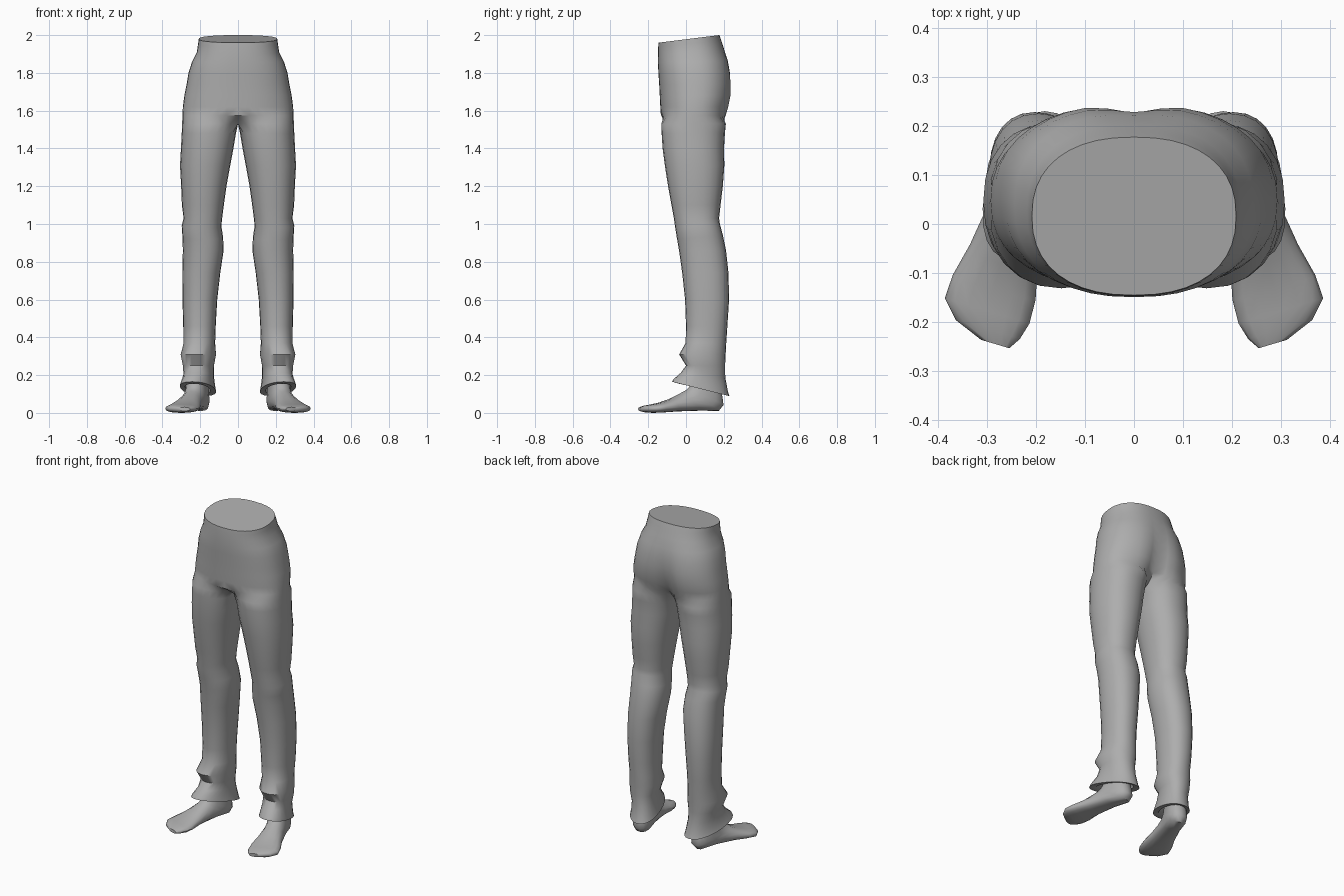
import bpy, bmesh, math
from mathutils import Vector

grey = bpy.data.materials.new("grey cloth")
grey.diffuse_color = (0.42, 0.42, 0.42, 1)


def spow(v, p):
    return math.copysign(abs(v) ** p, v)


def finish(bm, name):
    """Make a mirrored, smooth object from one half."""
    bmesh.ops.recalc_face_normals(bm, faces=bm.faces)
    me = bpy.data.meshes.new(name)
    bm.to_mesh(me)
    bm.free()
    me.materials.append(grey)
    ob = bpy.data.objects.new(name, me)
    bpy.context.collection.objects.link(ob)
    mod = ob.modifiers.new("mirror", 'MIRROR')
    mod.use_clip = True
    mod.merge_threshold = 0.0005
    bpy.ops.object.select_all(action='DESELECT')
    ob.select_set(True)
    bpy.context.view_layer.objects.active = ob
    bpy.ops.object.modifier_apply(modifier="mirror")
    bpy.ops.object.shade_smooth_by_angle(angle=math.radians(50))
    return ob


def bridge(bm, a, b, closed):
    n = len(a)
    for i in range(n if closed else n - 1):
        j = (i + 1) % n
        bm.faces.new((a[i], a[j], b[j], b[i]))


# Trousers: half hip arcs, then closed leg rings
ARC = 21      # points of a leg ring that continue up into the hips
# z, half width, front y, back y, dip between the seat halves, tilt
hips = [
    (1.98, 0.208, -0.145, 0.177, 0.0, 0.125),
    (1.955, 0.211, -0.147, 0.187, 0.0, 0.10),
    (1.91, 0.218, -0.148, 0.203, 0.0, 0.06),
    (1.86, 0.243, -0.149, 0.226, 0.005, 0.02),
    (1.80, 0.262, -0.146, 0.24, 0.012, 0),
    (1.74, 0.272, -0.142, 0.246, 0.02, 0),
    (1.68, 0.284, -0.139, 0.245, 0.03, 0),
    (1.62, 0.292, -0.136, 0.233, 0.04, 0),
    (1.575, 0.294, -0.133, 0.22, 0.05, 0),
]
# z, inner x, outer x, front y, back y, tilt, outward skew of the front
legs = [
    (1.53, 0.0, 0.296, -0.131, 0.211, 0, 0),
    (1.48, 0.011, 0.298, -0.129, 0.206, 0, 0),
    (1.40, 0.024, 0.302, -0.124, 0.201, 0, 0),
    (1.31, 0.041, 0.307, -0.112, 0.203, 0, 0),
    (1.20, 0.061, 0.301, -0.095, 0.195, 0, 0),
    (1.10, 0.075, 0.297, -0.077, 0.183, 0, 0),
    (1.03, 0.084, 0.288, -0.064, 0.175, 0, 0),
    (0.99, 0.088, 0.298, -0.057, 0.179, 0.1, 0),
    (0.93, 0.079, 0.294, -0.047, 0.195, 0.1, 0),
    (0.86, 0.076, 0.292, -0.037, 0.212, 0, 0),
    (0.74, 0.094, 0.295, -0.02, 0.225, 0, 0),
    (0.60, 0.11, 0.294, -0.005, 0.228, 0, 0),
    (0.46, 0.118, 0.29, 0.0, 0.219, 0, 0),
    (0.37, 0.121, 0.288, -0.002, 0.213, 0, 0.05),
    (0.31, 0.117, 0.303, -0.036, 0.21, 0, 0.1),
    (0.25, 0.128, 0.291, 0.0, 0.207, 0, 0.1),
    (0.20, 0.131, 0.286, -0.028, 0.208, -0.1, 0.15),
    (0.145, 0.126, 0.298, -0.068, 0.222, -0.22, 0.2),
    (0.127, 0.122, 0.302, -0.074, 0.23, -0.25, 0.2),
    (0.128, 0.15, 0.275, -0.035, 0.2, -0.22, 0.2),
    (0.17, 0.16, 0.265, 0.02, 0.19, -0.1, 0.1),
]
bm = bmesh.new()
prev = None
for z, w, yf, yb, dip, tilt in hips:
    cy, b = (yf + yb) / 2, (yb - yf) / 2
    ring = []
    for i in range(ARC):
        a = math.radians(-90 + 180 * i / (ARC - 1))
        x = 0 if i in (0, ARC - 1) else w * spow(math.cos(a), 0.86)
        y = cy + b * spow(math.sin(a), 0.86)
        if y > cy:
            y -= dip * math.exp(-(x / 0.06) ** 2)
        ring.append(bm.verts.new((x, y, z + tilt * (y - cy))))
    if prev:
        bridge(bm, prev, ring, False)
    else:
        waist = ring
    prev = ring
bm_top = bm.faces.new(waist)      # flat waist cap

for k, (z, xi, xo, yf, yb, tilt, skew) in enumerate(legs):
    cx, a0 = (xi + xo) / 2, (xo - xi) / 2
    cy, b = (yf + yb) / 2, (yb - yf) / 2
    ring = []
    for i in range(24):
        a = math.radians(-150 + 15 * i)
        x = cx + a0 * spow(math.cos(a), 0.9)
        y = cy + b * spow(math.sin(a), 0.9)
        x += skew * (cy - y)
        if k == 0 and (i == 0 or i >= ARC - 1):
            x = 0             # crotch seam lies on the centre line
        ring.append(bm.verts.new((x, y, z + tilt * (y - cy))))
    if k == 0:
        bridge(bm, prev, ring[:ARC], False)
    else:
        bridge(bm, prev, ring, True)
    prev = ring
finish(bm, "trousers")

# Feet: sections fan from the ankle round the heel and out to the toes
# top distance, top z, bottom distance, bottom z, half width, side shift
sections = [
    (0.17, 0.24, 0.03, 0.24, 0.052, 0),
    (0.175, 0.16, 0.02, 0.15, 0.055, 0),
    (0.19, 0.135, 0.005, 0.08, 0.057, 0),
    (0.20, 0.125, 0.0, 0.04, 0.06, 0),
    (0.215, 0.115, 0.025, 0.01, 0.06, 0),
    (0.245, 0.10, 0.12, 0.012, 0.06, 0),
    (0.29, 0.076, 0.25, 0.008, 0.072, 0),
    (0.345, 0.056, 0.335, 0.002, 0.088, 0),
    (0.39, 0.046, 0.39, 0.0, 0.09, 0),
    (0.425, 0.04, 0.427, 0.003, 0.068, -0.012),
    (0.45, 0.03, 0.45, 0.01, 0.03, -0.035),
]
heel = Vector((0.188, 0.197, 0))
fwd = Vector((0.285, -0.959, 0))
side = Vector((0.959, 0.285, 0))
bm = bmesh.new()
prev = None
for st, zt, sb, zb, w, shift in sections:
    top = heel + fwd * st + Vector((0, 0, zt))
    bot = heel + fwd * sb + Vector((0, 0, zb))
    mid, half = (top + bot) / 2, (top - bot) / 2
    ring = []
    for i in range(16):
        a = math.tau * i / 16
        p = mid + half * spow(math.sin(a), 0.85) + side * (shift + w * spow(math.cos(a), 0.85))
        ring.append(bm.verts.new(p))
    if prev:
        bridge(bm, prev, ring, True)
    else:
        bm.faces.new(ring)
    prev = ring
bm.faces.new(prev)
finish(bm, "feet")
